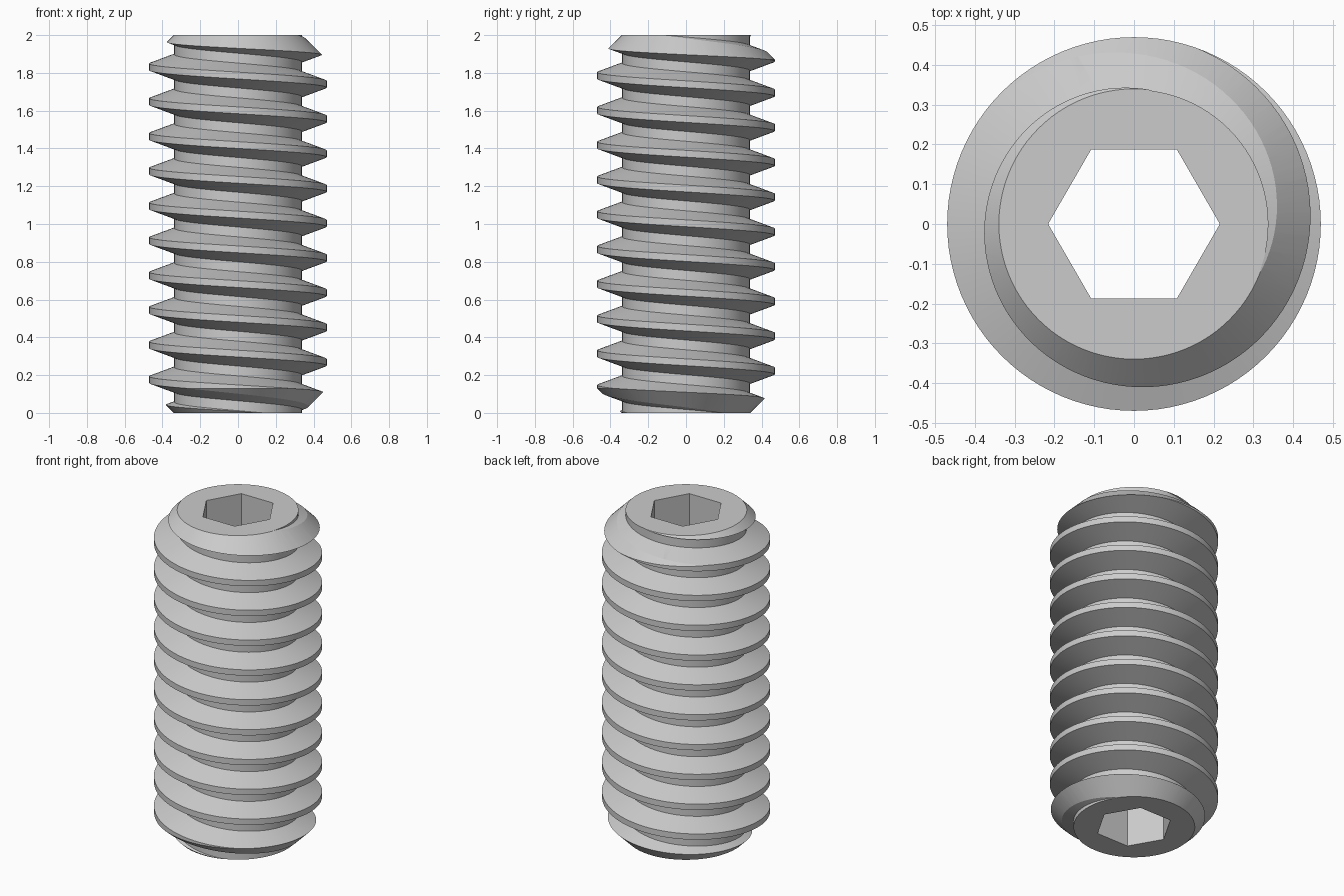
import bpy, bmesh, math

cube = bpy.data.objects.get("Cube")
if cube:
    bpy.data.objects.remove(cube, do_unlink=True)

PITCH, SEGS = 0.184, 96
CORE, CREST, HEIGHT = 0.338, 0.47, 2.0
CREST_Z = 0.084            # crest height on the +x side
FIRST, LAST = -2, 12       # turns, overshooting both ends
# one turn of the thread section: height offset from the crest, radius
SECTION = [(-0.066, CORE), (-0.018, CREST), (0.018, CREST), (0.066, CORE)]


def make_object(name, bm):
    bmesh.ops.recalc_face_normals(bm, faces=bm.faces)
    mesh = bpy.data.meshes.new(name)
    bm.to_mesh(mesh)
    bm.free()
    obj = bpy.data.objects.new(name, mesh)
    bpy.context.collection.objects.link(obj)
    return obj


def threaded_rod():
    """Left-handed helical rod with closed ends."""
    bm = bmesh.new()
    columns = []
    for i in range(SEGS + 1):
        a = math.tau * i / SEGS
        column = []
        for turn in range(FIRST, LAST):
            for dz, r in SECTION:
                z = CREST_Z + PITCH * (turn + i / SEGS) + dz
                column.append(bm.verts.new((r * math.cos(a), -r * math.sin(a), z)))
        columns.append(column)
    low = bm.verts.new((0, 0, -0.3))
    high = bm.verts.new((0, 0, HEIGHT + 0.3))
    for a, b in zip(columns, columns[1:]):
        for j in range(len(a) - 1):
            bm.faces.new((a[j], b[j], b[j + 1], a[j + 1]))
        bm.faces.new((low, a[0], b[0]))
        bm.faces.new((high, a[-1], b[-1]))
    # steps where the helix starts and stops
    bm.faces.new([low] + columns[0][:5])
    bm.faces.new([high] + columns[-1][-5:])
    bmesh.ops.remove_doubles(bm, verts=bm.verts, dist=0.0005)
    return make_object("set_screw", bm)


def prism(name, rings, sides):
    """Stack of regular polygons (radius, height), capped at both ends."""
    bm = bmesh.new()
    loops = []
    for r, z in rings:
        loops.append([bm.verts.new((r * math.cos(math.tau * i / sides),
                                    r * math.sin(math.tau * i / sides), z))
                      for i in range(sides)])
    for a, b in zip(loops, loops[1:]):
        for i in range(sides):
            k = (i + 1) % sides
            bm.faces.new((a[i], a[k], b[k], b[i]))
    bm.faces.new(loops[0])
    bm.faces.new(loops[-1])
    return make_object(name, bm)


def apply_boolean(target, cutter, operation):
    cutter.hide_render = True
    mod = target.modifiers.new(operation.lower(), 'BOOLEAN')
    mod.operation, mod.object, mod.solver = operation, cutter, 'EXACT'
    bpy.context.view_layer.objects.active = target
    bpy.ops.object.modifier_apply(modifier=mod.name)
    bpy.data.objects.remove(cutter, do_unlink=True)


# threaded body trimmed to length with chamfered ends
screw = threaded_rod()
blank = prism("chamfered_blank", [(0.34, 0), (0.49, 0.15),
                                  (0.49, HEIGHT - 0.15), (0.34, HEIGHT)], SEGS)
apply_boolean(screw, blank, 'INTERSECT')

# hexagonal socket right through
socket = prism("hex_socket", [(0.216, -0.2), (0.216, HEIGHT + 0.2)], 6)
apply_boolean(screw, socket, 'DIFFERENCE')

# plain steel
steel = bpy.data.materials.new("grey_steel")
steel.use_nodes = True
colour = (0.6, 0.6, 0.6, 1)
steel.diffuse_color = colour
steel.node_tree.nodes["Principled BSDF"].inputs["Base Color"].default_value = colour
screw.data.materials.clear()
screw.data.materials.append(steel)

bpy.ops.object.select_all(action='DESELECT')
screw.select_set(True)
bpy.context.view_layer.objects.active = screw
bpy.ops.object.shade_smooth_by_angle(angle=math.radians(20))
